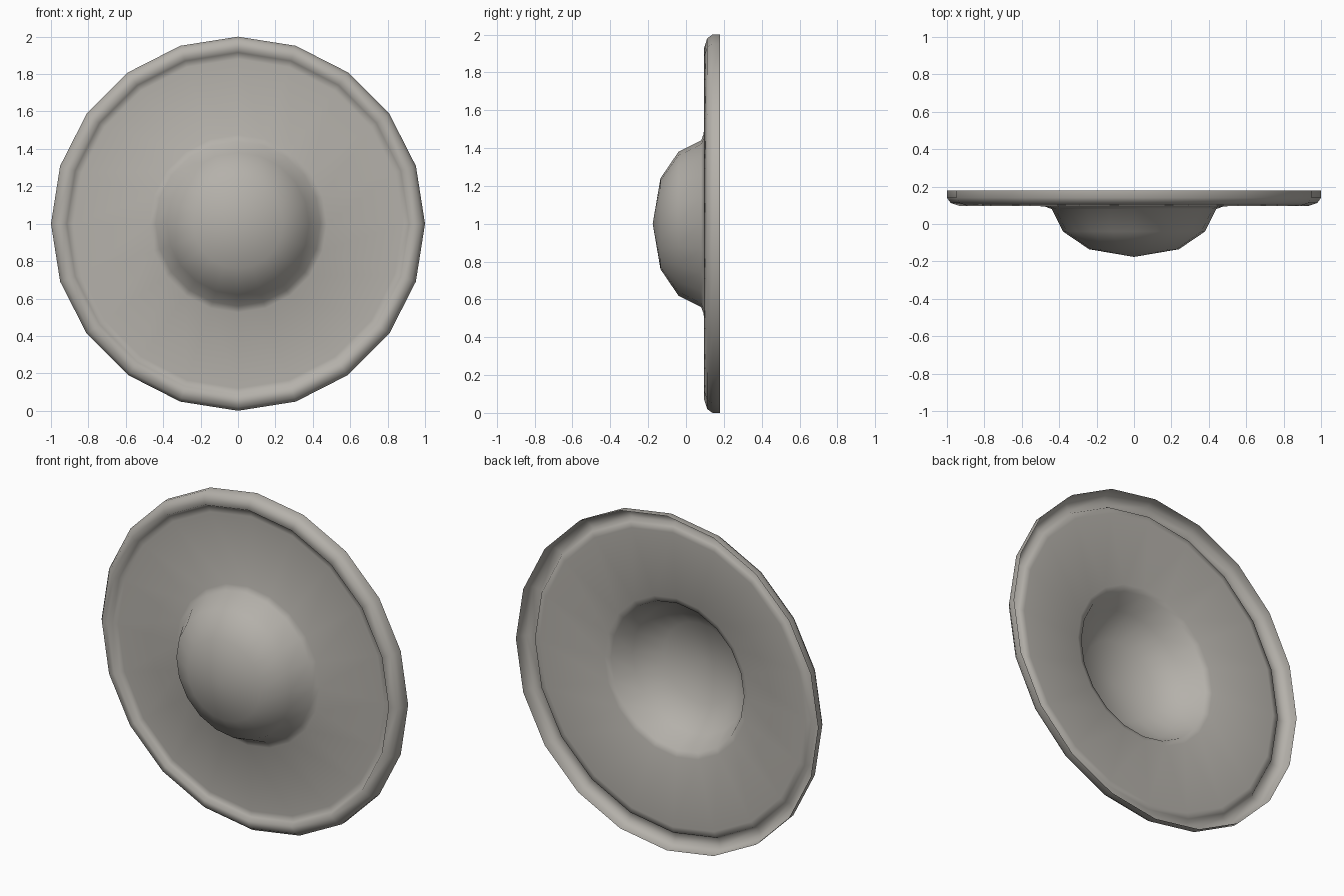
import bpy
import bmesh
from math import cos, sin, tau

old = bpy.data.objects.get("Cube")
if old:
    bpy.data.objects.remove(old, do_unlink=True)

SIDES = 20

# One warm grey metal
metal = bpy.data.materials.new("warm_grey_metal")
metal.use_nodes = True
colour = (0.46, 0.44, 0.405, 1)
metal.diffuse_color = colour
metal.node_tree.nodes["Principled BSDF"].inputs["Base Color"].default_value = colour

# Radius and depth: domed boss, shallow dish, grooved lip, rolled rim
profile = [(0.24, -0.135), (0.38, -0.04), (0.44, 0.08), (0.475, 0.093),
           (0.88, 0.125), (0.915, 0.122), (0.93, 0.096), (0.98, 0.112),
           (1.0, 0.14), (1.0, 0.18)]

bm = bmesh.new()
rings = [[bm.verts.new((r * cos(tau * i / SIDES), y, 1 + r * sin(tau * i / SIDES)))
          for i in range(SIDES)] for r, y in profile]

# Boss tip, then bands between neighbouring rings; the back stays open
tip = bm.verts.new((0, -0.176, 1))
for i in range(SIDES):
    j = (i + 1) % SIDES
    bm.faces.new((tip, rings[0][i], rings[0][j]))
    for inner, outer in zip(rings, rings[1:]):
        bm.faces.new((inner[i], outer[i], outer[j], inner[j]))
for face in bm.faces:
    face.smooth = True
bm.normal_update()

mesh = bpy.data.meshes.new("round_shield")
bm.to_mesh(mesh)
bm.free()
mesh.materials.append(metal)
shield = bpy.data.objects.new("round_shield", mesh)
bpy.context.collection.objects.link(shield)
